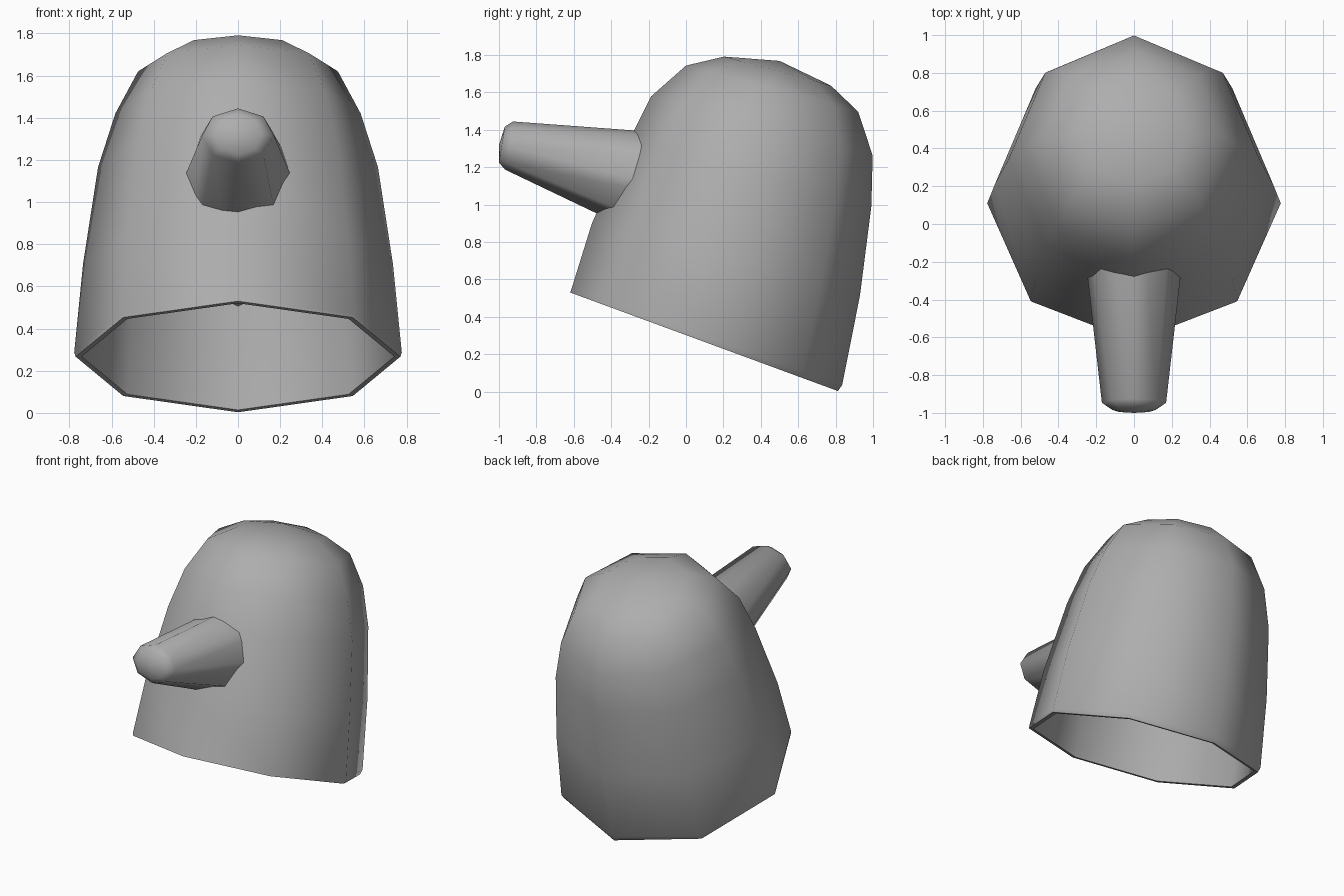
import bpy, bmesh, math

if "Cube" in bpy.data.objects:
    bpy.data.objects.remove(bpy.data.objects["Cube"])

SIDES = 8


def ring(bm, a, b, rx):
    """Octagon through side-view points a and b (y, z), half width rx."""
    cy, cz = (a[0] + b[0]) / 2, (a[1] + b[1]) / 2
    hy, hz = (b[0] - a[0]) / 2, (b[1] - a[1]) / 2
    out = []
    for i in range(SIDES):
        t = 2 * math.pi * i / SIDES
        c, s = math.cos(t), math.sin(t)
        out.append(bm.verts.new((rx * c, cy + hy * s, cz + hz * s)))
    return out


def loft(name, rings, start_tip=None, end_tip=None, angle=50):
    """Skin a chain of rings, optionally closing either end with a fan to a tip point."""
    bm = bmesh.new()
    loops = [ring(bm, *r) for r in rings]
    for p, q in zip(loops, loops[1:]):
        for i in range(SIDES):
            j = (i + 1) % SIDES
            bm.faces.new((p[i], p[j], q[j], q[i]))
    for tip, loop in ((start_tip, loops[0]), (end_tip, loops[-1])):
        if tip:
            v = bm.verts.new((0, tip[0], tip[1]))
            for i in range(SIDES):
                bm.faces.new((loop[i], loop[(i + 1) % SIDES], v))
    bmesh.ops.recalc_face_normals(bm, faces=bm.faces)
    me = bpy.data.meshes.new(name)
    bm.to_mesh(me)
    bm.free()
    ob = bpy.data.objects.new(name, me)
    bpy.context.collection.objects.link(ob)
    bpy.ops.object.select_all(action='DESELECT')
    ob.select_set(True)
    bpy.context.view_layer.objects.active = ob
    bpy.ops.object.shade_smooth_by_angle(angle=math.radians(angle))
    # Darker grey finish
    mat = bpy.data.materials.get("dark_grey") or bpy.data.materials.new("dark_grey")
    mat.diffuse_color = (0.42, 0.42, 0.42, 1)
    mat.use_nodes = True
    mat.node_tree.nodes["Principled BSDF"].inputs["Base Color"].default_value = mat.diffuse_color
    me.materials.append(mat)
    return ob


# Hollow tilted dome: front point, back point, half width of each ring
dome = [
    ((0.203, 1.791), (0.775, 1.636), 0.295),
    ((0.00, 1.743), (0.92, 1.497), 0.474),
    ((-0.187, 1.578), (0.998, 1.262), 0.582),
    ((-0.306, 1.34), (0.991, 0.99), 0.664),
    ((-0.503, 0.90), (0.93, 0.513), 0.735),
    ((-0.615, 0.54), (0.835, 0.035), 0.777),
]
apex = (0.50, 1.768)
rim = [((-0.62, 0.53), (0.812, 0.003), 0.77), ((-0.592, 0.52), (0.788, 0.014), 0.742)]


def shrink(p):
    return (0.3 + (p[0] - 0.3) * 0.96, 0.9 + (p[1] - 0.9) * 0.96)


inner = [(shrink(a), shrink(b), rx * 0.958) for a, b, rx in dome[:-1]]
loft("dome_shell", dome + rim + inner[::-1], apex, shrink(apex))

# Tapered beak, its wide root reaching deep inside the hollow dome
beak = [
    ((-1.0, 1.225), (-0.968, 1.417), 0.115),
    ((-0.968, 1.187), (-0.925, 1.444), 0.17),
    ((0.46, 0.505), (0.62, 1.33), 0.34),
]
loft("beak", beak, (-1.0, 1.32), (0.54, 0.918), angle=65)
